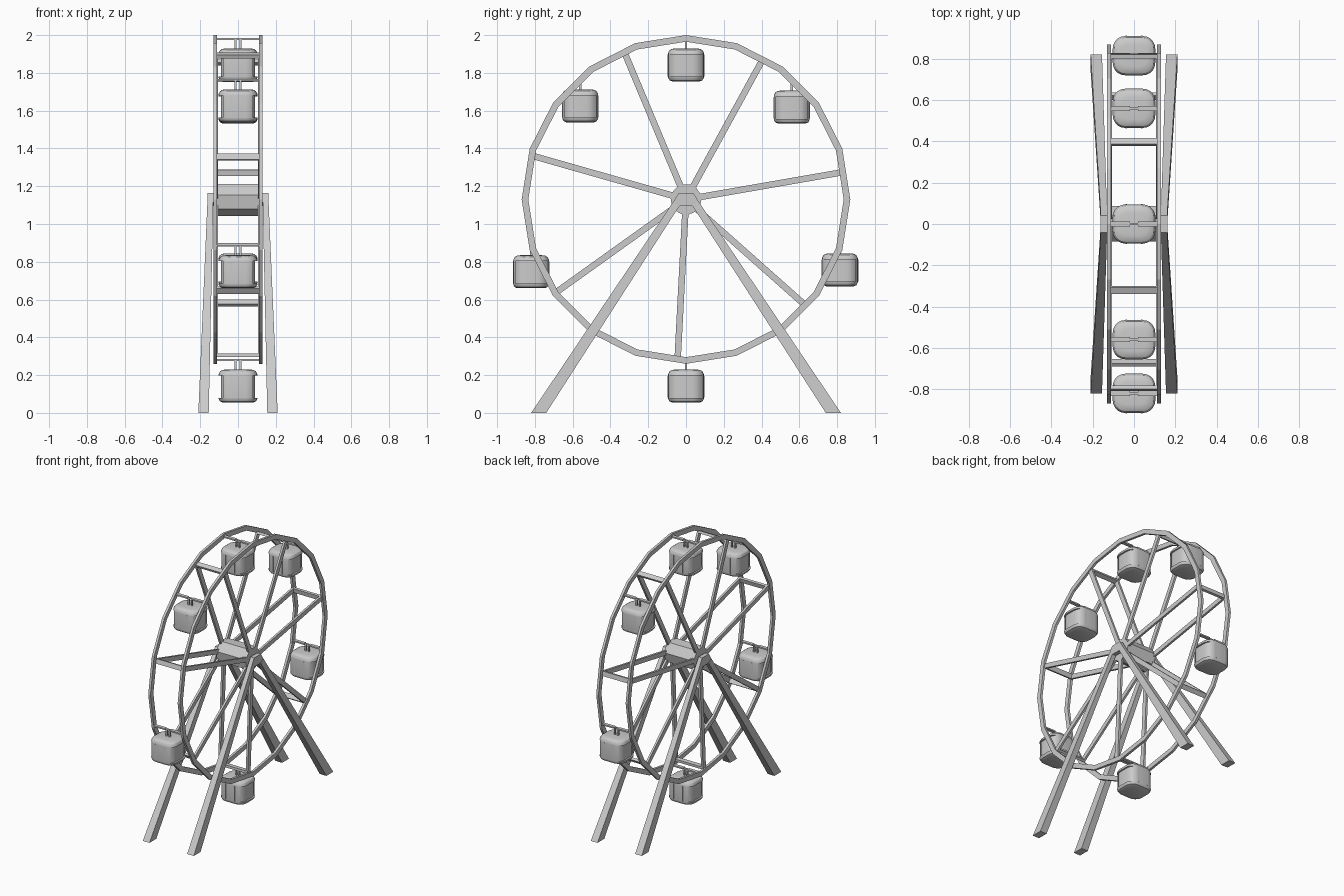
import bpy, bmesh
from math import sin, cos, pi, radians
from mathutils import Matrix, Vector

if "Cube" in bpy.data.objects:
    bpy.data.objects.remove(bpy.data.objects["Cube"])

HUB = Vector((0, 0, 1.13))


def make(name, bm, smooth=False):
    bmesh.ops.recalc_face_normals(bm, faces=bm.faces)
    me = bpy.data.meshes.new(name)
    bm.to_mesh(me)
    bm.free()
    ob = bpy.data.objects.new(name, me)
    bpy.context.collection.objects.link(ob)
    if smooth:
        bpy.context.view_layer.objects.active = ob
        ob.select_set(True)
        bpy.ops.object.shade_smooth_by_angle(angle=radians(30))
        ob.select_set(False)
    return ob


def loft(bm, sections, closed=False):
    """Bridge equal-length loops of points; cap the ends unless closed."""
    loops = [[bm.verts.new(p) for p in s] for s in sections]
    n = len(loops[0])
    for k in range(len(loops) - (0 if closed else 1)):
        a, b = loops[k], loops[(k + 1) % len(loops)]
        for i in range(n):
            j = (i + 1) % n
            bm.faces.new((a[i], a[j], b[j], b[i]))
    if not closed:
        bm.faces.new(loops[0])
        bm.faces.new(loops[-1])


def box(bm, centre, size, rot=Matrix.Identity(4)):
    m = rot @ Matrix.Translation(centre) @ Matrix.Diagonal((*size, 1))
    bmesh.ops.create_cube(bm, size=1, matrix=m)


def ring_pts(r, x, n, start):
    return [(x, r * cos(start + 2 * pi * i / n), HUB.z + r * sin(start + 2 * pi * i / n)) for i in range(n)]


# Two twenty-sided rims
for side, label in ((-1, "left"), (1, "right")):
    bm = bmesh.new()
    prof = [(0.87, 0.112), (0.87, 0.13), (0.835, 0.13), (0.835, 0.112)]
    loft(bm, [ring_pts(r, side * x, 20, pi / 2) for r, x in prof], closed=True)
    make(label + "_rim", bm)

# Seven spoke frames: a spoke in each rim plane joined by an outer cross bar
START = radians(-93)
bm = bmesh.new()
for i in range(7):
    rot = Matrix.Translation(HUB) @ Matrix.Rotation(START + i * 2 * pi / 7, 4, 'X')
    for s in (-1, 1):
        box(bm, (s * 0.114, 0.445, 0), (0.016, 0.78, 0.034), rot)
    box(bm, (0, 0.826, 0), (0.23, 0.018, 0.034), rot)
make("spokes", bm)

# Seven-sided hub and its axle
bm = bmesh.new()
loft(bm, [ring_pts(0.088, x, 7, START) for x in (-0.122, 0.122)])
loft(bm, [ring_pts(0.03, x, 12, 0) for x in (-0.15, 0.15)])
make("hub", bm)

# A-shaped support frames leaning outward toward the ground
half = [(0.82, 0), (0.066, 1.12), (0.04, 1.163)]
inner = [(0.035, 1.095), (0.74, 0)]
for side, label in ((-1, "left"), (1, "right")):
    bm = bmesh.new()
    quads = [(half[0], inner[1]), (half[1], inner[0]), (half[2], inner[0])]
    path = quads[:2]
    for m in (-1, 1):
        def section(o, i):
            def pt(p, outer):
                t = p[1] / 1.163
                x = 0.21 - 0.05 * t if outer else 0.155 - 0.025 * t
                return (side * x, m * p[0], p[1])
            return [pt(o, 0), pt(o, 1), pt(i, 1), pt(i, 0)]
        loft(bm, [section(*q) for q in path])
    # Top joint block
    top = [(-0.066, 1.12), (-0.04, 1.163), (0.04, 1.163), (0.066, 1.12), (0.035, 1.095), (-0.035, 1.095)]
    loft(bm, [[(side * x, y, z) for y, z in top] for x in (0.131, 0.161)])
    make(label + "_legs", bm)


def rounded_rect(hx, hy, r, z, seg=5):
    pts = []
    for k, (sx, sy) in enumerate(((1, 1), (-1, 1), (-1, -1), (1, -1))):
        for i in range(seg + 1):
            a = (k + i / seg) * pi / 2
            pts.append((sx * (hx - r) + r * cos(a), sy * (hy - r) + r * sin(a), z))
    return pts


# Cabin body with recessed sides
bm = bmesh.new()
prof = [(-0.225, 0.022), (-0.219, 0.008), (-0.207, 0.001), (-0.2, 0), (-0.082, 0),
        (-0.073, 0.001), (-0.06, 0.008), (-0.053, 0.02), (-0.05, 0.04)]
loft(bm, [rounded_rect(0.103 - d, 0.095 - d, 0.06 - d * 0.5, z) for z, d in prof])
bmesh.ops.recalc_face_normals(bm, faces=bm.faces)
for s in (-1, 1):
    bm.normal_update()
    wall = [f for f in bm.faces if -0.15 < f.calc_center_median().z < -0.13
            and f.normal.x * s > 0.5 and len(f.verts) == 4 and f.calc_area() > 0.0005]
    out = bmesh.ops.extrude_face_region(bm, geom=wall)
    bmesh.ops.delete(bm, geom=wall, context='FACES_ONLY')
    bmesh.ops.translate(bm, vec=(-s * 0.012, 0, 0),
                        verts=[v for v in out["geom"] if isinstance(v, bmesh.types.BMVert)])
# Framed window panels on the front and back
for s in (-1, 1):
    for x in (-0.037, 0.037):
        box(bm, (x, s * 0.094, -0.141), (0.006, 0.006, 0.115))
first = make("cabin_1", bm, True)

# Hanger: flat pivot bar with two short rods
bm = bmesh.new()
for s in (-1, 1):
    box(bm, (s * 0.066, 0, 0), (0.095, 0.025, 0.01))
    box(bm, (s * 0.013, 0, -0.026), (0.01, 0.012, 0.06))
box(bm, (0, 0, 0), (0.05, 0.01, 0.01))
hanger = make("hanger_1", bm)

# Six hanging cabins around the rim
pivots = [(0, 1.98), (0.56, 1.757), (0.815, 0.895), (0, 0.28), (-0.82, 0.885), (-0.56, 1.763)]
for i, (y, z) in enumerate(pivots):
    for src, label in ((first, "cabin"), (hanger, "hanger")):
        ob = src
        if i:
            ob = bpy.data.objects.new(f"{label}_{i + 1}", src.data)
            bpy.context.collection.objects.link(ob)
        ob.location = (0, y, z)
